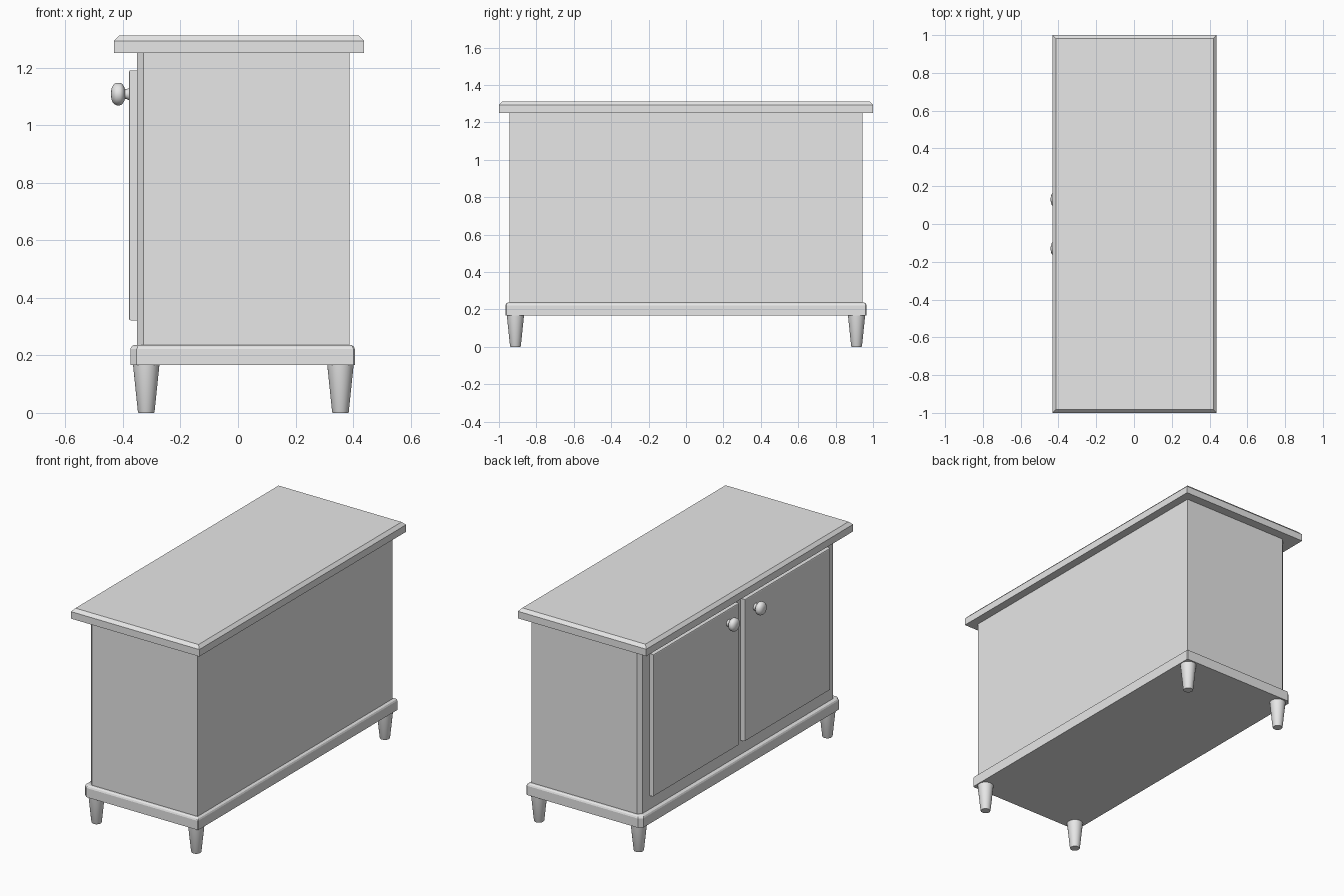
import bpy, bmesh, math
from mathutils import Matrix

cube = bpy.data.objects.get("Cube")
if cube:
    bpy.data.objects.remove(cube, do_unlink=True)

GREY = (0.8, 0.8, 0.8, 1.0)
mat = bpy.data.materials.new("plain grey")
mat.use_nodes = True
mat.diffuse_color = GREY
mat.node_tree.nodes["Principled BSDF"].inputs["Base Color"].default_value = GREY


def finish(name, bm, smooth=False):
    """Turn a bmesh into a named, coloured object."""
    bmesh.ops.recalc_face_normals(bm, faces=bm.faces)
    mesh = bpy.data.meshes.new(name)
    bm.to_mesh(mesh)
    bm.free()
    mesh.materials.append(mat)
    obj = bpy.data.objects.new(name, mesh)
    bpy.context.collection.objects.link(obj)
    if smooth:
        bpy.ops.object.select_all(action='DESELECT')
        obj.select_set(True)
        bpy.context.view_layer.objects.active = obj
        bpy.ops.object.shade_smooth_by_angle(angle=math.radians(35))
    return obj


def loft(bm, rings):
    """Join equal rings of points into a capped solid."""
    loops = [[bm.verts.new(p) for p in ring] for ring in rings]
    n = len(loops[0])
    for a, b in zip(loops, loops[1:]):
        for i in range(n):
            bm.faces.new((a[i], a[(i + 1) % n], b[(i + 1) % n], b[i]))
    bm.faces.new(loops[0])
    bm.faces.new(loops[-1])


def slab(name, x0, x1, y, levels, door_cut=0.0, back_cut=0.0):
    """Rectangular slab from (z, inset) levels, with optional cut corners."""
    rings = []
    for z, inset in levels:
        a, b, w = x0 + inset, x1 - inset, y - inset
        f, r = door_cut, back_cut
        left = [(a, -w + f), (a + f, -w)] if f else [(a, -w)]
        right = [(b - r, -w), (b, -w + r)] if r else [(b, -w)]
        half = left + right
        outline = half + [(px, -py) for px, py in reversed(half)]
        rings.append([(px, py, z) for px, py in outline])
    bm = bmesh.new()
    loft(bm, rings)
    return finish(name, bm)


def turned(name, profile, matrix, sides=32):
    """Round part from (radius, height) points."""
    bm = bmesh.new()
    loft(bm, [[(r * math.cos(2 * math.pi * i / sides),
                r * math.sin(2 * math.pi * i / sides), h) for i in range(sides)]
              for r, h in profile])
    bm.transform(matrix)
    return finish(name, bm, smooth=True)


# Cabinet carcass, plinth and worktop
slab("cabinet_body", -0.351, 0.387, 0.943, [(0.23, 0), (1.252, 0)], door_cut=0.022)
slab("plinth", -0.374, 0.406, 0.966,
     [(0.166, 0), (0.222, 0), (0.231, 0.004), (0.236, 0.012)],
     door_cut=0.022, back_cut=0.005)
slab("worktop", -0.431, 0.438, 1.0, [(1.25, 0), (1.293, 0), (1.312, 0.018)])

# Doors, knobs and legs, repeated on both sides
LEG = [(0.027, 0.0), (0.029, 0.004), (0.046, 0.168)]
KNOB = [(0.022, -0.002), (0.020, 0.003), (0.017, 0.008), (0.017, 0.014),
        (0.026, 0.017), (0.036, 0.024), (0.039, 0.031), (0.039, 0.043),
        (0.036, 0.050), (0.028, 0.057), (0.018, 0.061), (0.008, 0.062)]
for side, s in (("left", 1), ("right", -1)):
    bm = bmesh.new()
    bmesh.ops.create_cube(bm, size=1, matrix=Matrix.Translation((-0.364, s * 0.442, 0.756))
                          @ Matrix.Diagonal((0.030, 0.828, 0.869, 1)))
    outer = [e for e in bm.edges if all(v.co.x < -0.37 for v in e.verts)]
    bmesh.ops.bevel(bm, geom=outer, offset=0.006, segments=2, profile=0.5, affect='EDGES')
    finish("door_" + side, bm)
    turned("knob_" + side, KNOB, Matrix.Translation((-0.379, s * 0.13, 1.108))
           @ Matrix.Rotation(-math.pi / 2, 4, 'Y'))
    for end, x in (("front", -0.319), ("back", 0.356)):
        turned(f"leg_{end}_{side}", LEG, Matrix.Translation((x, s * 0.912, 0)))
